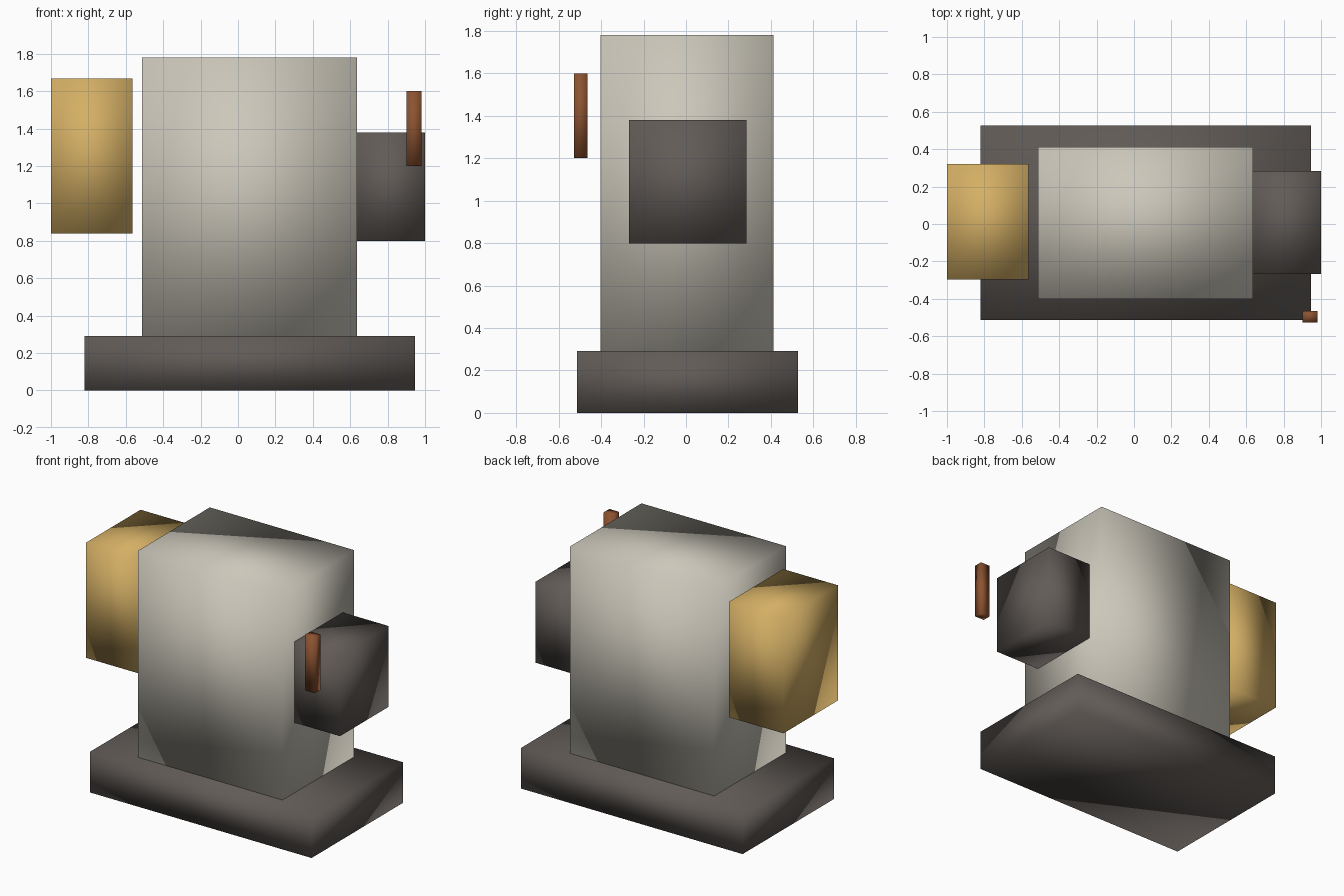
import bpy
import bmesh
from mathutils import Matrix, Vector

if "Cube" in bpy.data.objects:
    bpy.data.objects.remove(bpy.data.objects["Cube"])


def material(name, rgb):
    mat = bpy.data.materials.new(name)
    mat.diffuse_color = (*rgb, 1.0)
    mat.use_nodes = True
    mat.node_tree.nodes["Principled BSDF"].inputs["Base Color"].default_value = mat.diffuse_color
    return mat


def box(name, low, high, mat):
    """Soft-shaded box spanning two opposite corners."""
    low, high = Vector(low), Vector(high)
    bm = bmesh.new()
    bmesh.ops.create_cube(bm, size=1.0,
                          matrix=Matrix.Diagonal((*(high - low), 1.0)))
    for face in bm.faces:
        face.smooth = True
    mesh = bpy.data.meshes.new(name)
    bm.to_mesh(mesh)
    bm.free()
    mesh.materials.append(mat)
    obj = bpy.data.objects.new(name, mesh)
    obj.location = (low + high) / 2
    bpy.context.collection.objects.link(obj)
    return obj


dark = material("dark_metal", (0.12, 0.105, 0.095))
pale = material("pale_metal", (0.60, 0.57, 0.49))
brass = material("brass", (0.66, 0.43, 0.13))
copper = material("copper", (0.26, 0.085, 0.03))

# Base slab and main housing
box("base_plate", (-0.82, -0.513, 0.0), (0.945, 0.527, 0.292), dark)
box("main_body", (-0.513, -0.402, 0.292), (0.636, 0.412, 1.78), pale)

# Side blocks: brass one floats just clear of the body, dark one touches it
box("brass_side_block", (-1.0, -0.298, 0.838), (-0.565, 0.32, 1.668), brass)
box("dark_side_block", (0.636, -0.268, 0.798), (1.0, 0.284, 1.38), dark)

# Detached upright handle at the front right
box("handle", (0.902, -0.527, 1.2), (0.98, -0.464, 1.6), copper)
